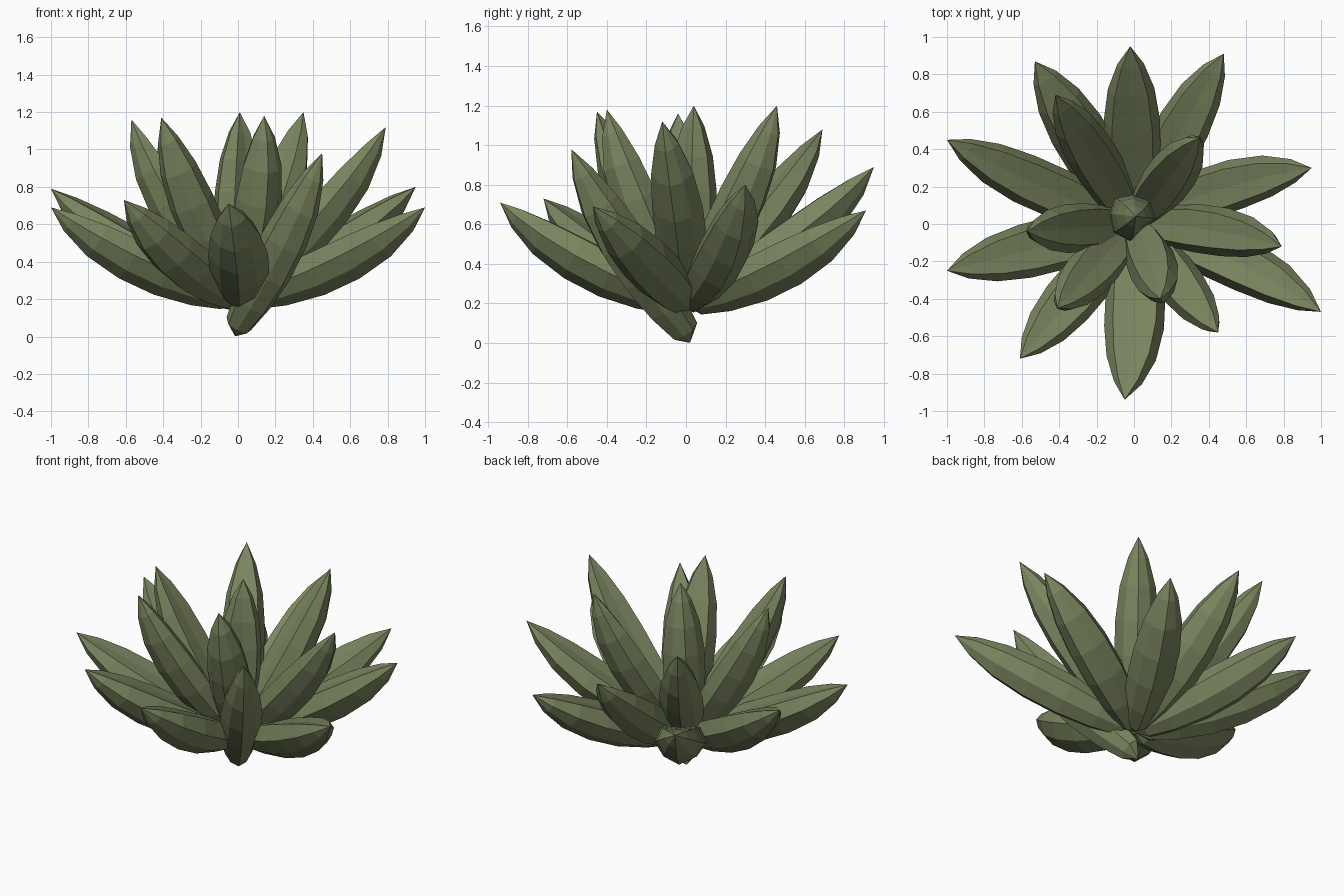
import bpy, bmesh
from mathutils import Vector

if "Cube" in bpy.data.objects:
    bpy.data.objects.remove(bpy.data.objects["Cube"])

green = bpy.data.materials.new("sage green")
green.diffuse_color = (0.195, 0.235, 0.115, 1)
green.use_nodes = True
green.node_tree.nodes["Principled BSDF"].inputs["Base Color"].default_value = green.diffuse_color

# Leaf profile along its length: (position, relative size)
PROFILE = [(0.06, .6), (0.2, .84), (0.38, 1), (0.56, 1), (0.74, .83), (0.89, .47)]
# Section: flat top with two sharp edges, bulging sides, keel underneath
SECTION = [(0, .0), (.72, .04), (1, -.42), (.62, -.85), (0, -1.08),
           (-.62, -.85), (-1, -.42), (-.72, .04)]


def leaf(name, tip, base_z, width, depth, sag, bend, lift, start=0.0, facing=None):
    """Fleshy leaf: sag drops and bend shifts its middle, lift raises the section."""
    tip = Vector(tip)
    out = Vector(facing or (tip.x, tip.y, 0)).normalized()
    side = Vector((-out.y, out.x, 0))
    base = out * start + Vector((0, 0, base_z))
    ctrl = (base + tip) / 2 + side * bend * 2 - Vector((0, 0, sag * 2)) + out * sag

    def frame(t):
        p = base * (1 - t) ** 2 + ctrl * 2 * t * (1 - t) + tip * t * t
        d = ((ctrl - base) * (1 - t) + (tip - ctrl) * t).normalized()
        s = (side - d * side.dot(d)).normalized()
        return p, s, d.cross(s)

    bm = bmesh.new()
    rings = []
    for t, k in PROFILE:
        p, s, n = frame(t)
        rings.append([bm.verts.new(p + s * u * width * k + n * (v + lift) * depth * k)
                      for u, v in SECTION])
    count = len(SECTION)
    p, s, n = frame(0)
    root = bm.verts.new(p - n * depth * (0.3 - lift / 2))
    end = bm.verts.new(tip)
    for i in range(count):
        j = (i + 1) % count
        for a, b in zip(rings, rings[1:]):
            bm.faces.new((a[i], a[j], b[j], b[i]))
        bm.faces.new((root, rings[0][j], rings[0][i]))
        bm.faces.new((end, rings[-1][i], rings[-1][j]))
    bmesh.ops.recalc_face_normals(bm, faces=bm.faces)
    mesh = bpy.data.meshes.new(name)
    bm.to_mesh(mesh)
    bm.free()
    mesh.materials.append(green)
    bpy.context.collection.objects.link(bpy.data.objects.new(name, mesh))


# Outer ring of low leaves: tip x, y, z, sideways bend, half width
OUTER = [(-.53, .87, .66, 0, .15), (-.02, .95, .89, 0, .15), (.48, .91, .67, .01, .14),
         (.95, .30, .80, .04, .135), (1, -.47, .69, .05, .14), (-.05, -.94, .71, .03, .16),
         (-.61, -.72, .73, 0, .14), (-1, -.25, .69, 0, .145), (-1, .45, .79, .02, .135)]
for x, y, z, b, w in OUTER:
    leaf("outer_leaf", (x, y, z), .21, w, .2, .032, b, .33)

# Inner ring of steep leaves
INNER = [(.79, -.12, 1.12, .03), (.14, -.40, 1.18, .02), (-.41, -.45, 1.17, 0),
         (-.57, -.04, 1.16, 0), (-.42, .69, 1.08, 0), (.35, .46, 1.2, 0)]
for x, y, z, b in INNER:
    leaf("inner_leaf", (x, y, z), .22, .13, .19, .005, b, .18)

# Upright heart leaf, and the long leaf that reaches down as the root
leaf("heart_leaf", (.01, .04, 1.2), .22, .125, .2, 0, 0, .42, .05, (-.65, .75, 0))
leaf("root_leaf", (.45, -.58, .98), .03, .125, .2, 0, 0, .15, -.06)
